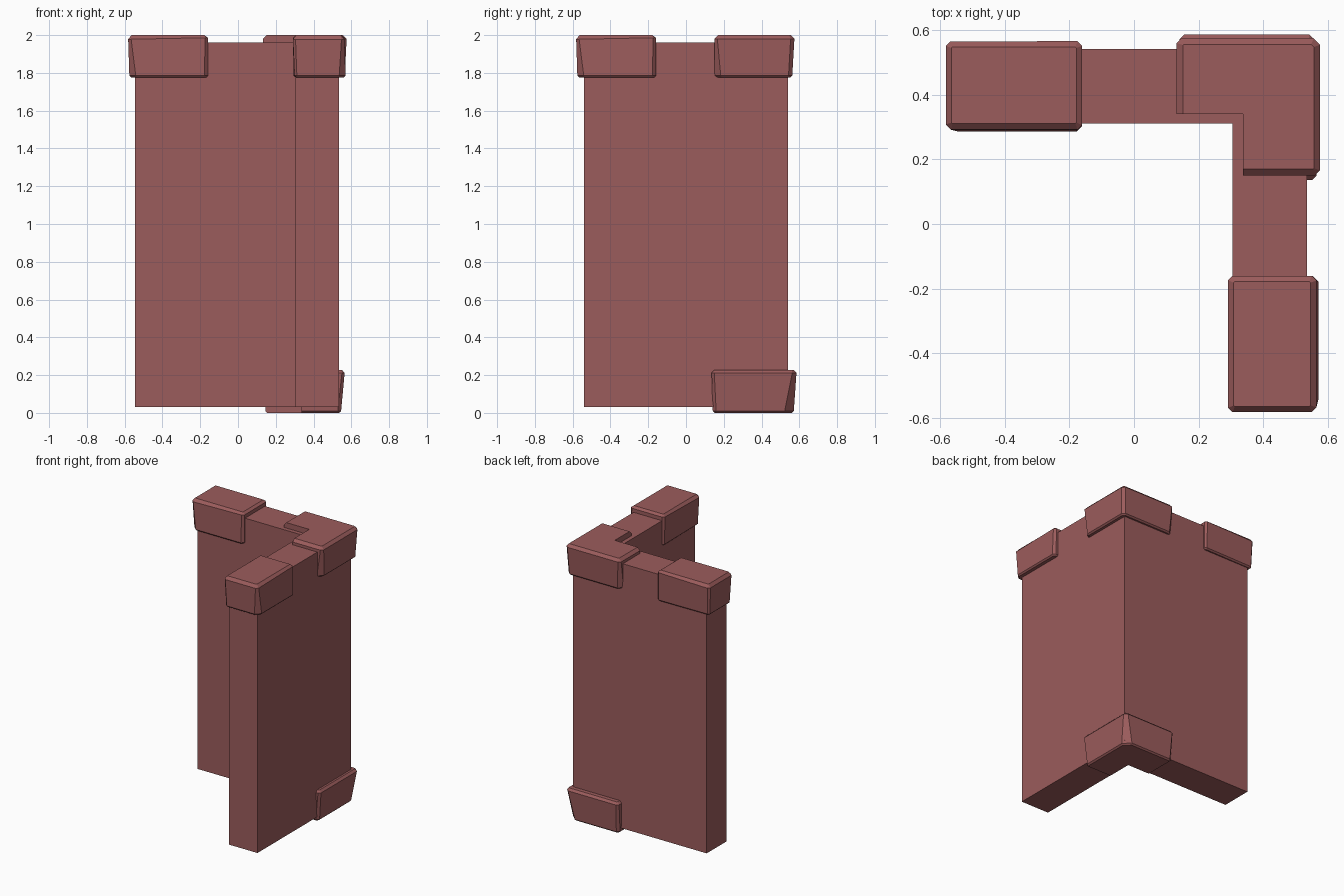
import bpy, bmesh, math
from mathutils import Matrix

if "Cube" in bpy.data.objects:
    bpy.data.objects.remove(bpy.data.objects["Cube"])

mat = bpy.data.materials.new("red_stone")
mat.diffuse_color = (0.33, 0.107, 0.107, 1)
mat.use_nodes = True
mat.node_tree.nodes["Principled BSDF"].inputs["Base Color"].default_value = mat.diffuse_color


def chamfered(corners):
    """Expand (x, y, cut) corners into an outline with the corners cut off."""
    pts = []
    n = len(corners)
    for i, (x, y, c) in enumerate(corners):
        if not c:
            pts.append((x, y))
            continue
        for px, py, _ in (corners[i - 1], corners[(i + 1) % n]):
            d = math.hypot(px - x, py - y)
            pts.append((x + (px - x) * c / d, y + (py - y) * c / d))
    return pts


def stone(name, low, high, z0, z1, rim=(0.01, 0.018), keep=(), tilt=0.0, matrix=None):
    """Loft between two outlines, then bevel the bottom and top rims."""
    low, high = chamfered(low), chamfered(high)
    n = len(low)
    bm = bmesh.new()
    a = [bm.verts.new((x, y, z0)) for x, y in low]
    b = [bm.verts.new((x, y, z1)) for x, y in high]
    bm.faces.new(a[::-1])
    bm.faces.new(b)
    for i in range(n):
        j = (i + 1) % n
        bm.faces.new((a[i], a[j], b[j], b[i]))
    bmesh.ops.recalc_face_normals(bm, faces=bm.faces)
    rims = []
    for ring in (a, b):
        rims.append([bm.edges.get((ring[i], ring[(i + 1) % n])) for i in range(n)
                     if i not in keep])
    for edges, width in zip(rims, rim):
        if width:
            bmesh.ops.bevel(bm, geom=edges, offset=width, offset_type='OFFSET',
                            segments=1, profile=0.5, affect='EDGES')
    # slight slope of the upper rim for a hand-cut look
    if tilt:
        zs = (z0 + z1) / 2
        for v in bm.verts:
            if zs < v.co.z < z1 - 0.001:
                v.co.z += tilt * v.co.x
    if matrix:
        bm.transform(matrix)
    me = bpy.data.meshes.new(name)
    bm.to_mesh(me)
    bm.free()
    me.materials.append(mat)
    ob = bpy.data.objects.new(name, me)
    bpy.context.collection.objects.link(ob)
    return ob


# L-shaped wall
wall = [(-0.545, 0.31, 0), (0.305, 0.31, 0), (0.305, -0.54, 0),
        (0.535, -0.54, 0), (0.535, 0.54, 0), (-0.545, 0.54, 0)]
stone("corner_wall", wall, wall, 0.03, 1.96, rim=(0, 0))

# End cap stones: one shape, turned a quarter for the second arm
cap_low = [(-0.205, -0.14, 0.035), (0.21, -0.14, 0.018),
           (0.21, 0.135, 0.012), (-0.205, 0.13, 0.012)]
cap_high = [(-0.212, -0.133, 0.014), (0.21, -0.133, 0.014),
            (0.21, 0.14, 0.014), (-0.212, 0.14, 0.014)]
for name, x, y, ang in (("left_cap_stone", -0.37, 0.425, 0),
                        ("front_cap_stone", 0.43, -0.37, math.pi / 2)):
    m = Matrix.Translation((x, y, 0)) @ Matrix.Rotation(ang, 4, 'Z')
    stone(name, cap_low, cap_high, 1.775, 2.0, tilt=0.02, matrix=m)


def elbow(x0, x1, y0, y1, cuts):
    """L outline whose inner edges sit inside the wall."""
    c1, c2, c3 = cuts
    return [(x0, 0.34, 0), (0.336, 0.34, 0), (0.336, y0, 0),
            (x1, y0, c1), (x1, y1, c2), (x0, y1, c3)]


# Corner stones at the top and foot of the wall
stone("top_corner_stone",
      elbow(0.13, 0.565, 0.15, 0.562, (0.035, 0.02, 0.03)),
      elbow(0.132, 0.576, 0.15, 0.575, (0.014, 0.02, 0.014)),
      1.775, 2.0, rim=(0.01, 0.02), keep=(0, 1))
stone("foot_corner_stone",
      elbow(0.145, 0.545, 0.142, 0.57, (0.018, 0.05, 0.018)),
      elbow(0.14, 0.566, 0.135, 0.586, (0.014, 0.02, 0.014)),
      0.0, 0.228, rim=(0.01, 0.016), keep=(0, 1))
